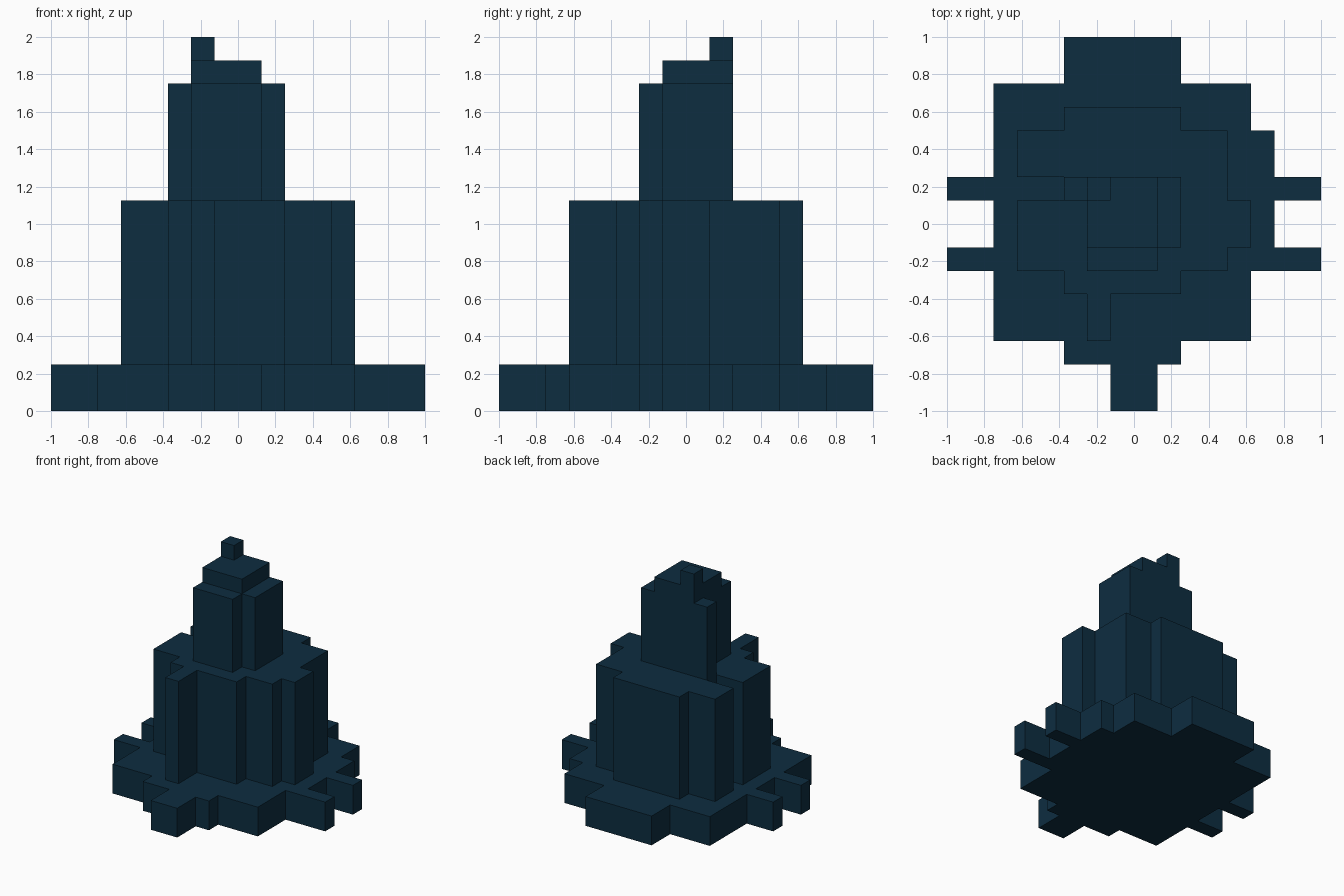
import bpy
import bmesh

if "Cube" in bpy.data.objects:
    bpy.data.objects.remove(bpy.data.objects["Cube"], do_unlink=True)

U = 0.125  # one block

# Single dark blue material
blue = bpy.data.materials.new("dark_blue")
blue.use_nodes = True
colour = (0.0040, 0.0262, 0.0513, 1.0)
blue.diffuse_color = colour
blue.node_tree.nodes["Principled BSDF"].inputs["Base Color"].default_value = colour


def tier(name, outline, bottom, top):
    """Extrude a counter-clockwise floor outline, all in block units."""
    bm = bmesh.new()
    floor = bm.faces.new([bm.verts.new((x * U, y * U, bottom * U)) for x, y in outline])
    grown = bmesh.ops.extrude_face_region(bm, geom=[floor], use_keep_orig=True)
    raised = [g for g in grown["geom"] if isinstance(g, bmesh.types.BMVert)]
    bmesh.ops.translate(bm, verts=raised, vec=(0, 0, (top - bottom) * U))
    bmesh.ops.recalc_face_normals(bm, faces=bm.faces)
    mesh = bpy.data.meshes.new(name)
    bm.to_mesh(mesh)
    bm.free()
    mesh.materials.append(blue)
    bpy.context.collection.objects.link(bpy.data.objects.new(name, mesh))


def rect(x0, x1, y0, y1):
    return [(x0, y0), (x1, y0), (x1, y1), (x0, y1)]


# Wide foot plate with a front prong and paired side arms
tier("base_plate", [
    (-1, -8), (1, -8), (1, -6), (2, -6), (2, -5), (5, -5),
    (5, -2), (8, -2), (8, -1), (6, -1), (6, 1), (8, 1), (8, 2), (6, 2),
    (6, 4), (5, 4), (5, 6), (2, 6), (2, 8), (-3, 8), (-3, 6), (-6, 6),
    (-6, 2), (-8, 2), (-8, 1), (-6, 1), (-6, -1), (-8, -1), (-8, -2), (-6, -2),
    (-6, -5), (-3, -5), (-3, -6), (-1, -6)], 0, 2)

# Main body with a front fin and a slot in its right side
tier("main_body", [
    (-2, -5), (-1, -5), (-1, -3), (2, -3), (2, -2), (4, -2),
    (4, -1), (5, -1), (5, 1), (4, 1), (4, 4), (2, 4), (2, 5),
    (-3, 5), (-3, 4), (-5, 4), (-5, 2), (-3, 2), (-3, 1), (-5, 1),
    (-5, -2), (-3, -2), (-3, -3), (-2, -3)], 2, 9)

# Upper tower with a notched corner and a back corner column
tier("upper_tower", [
    (-2, -2), (1, -2), (1, -1), (2, -1), (2, 2), (-3, 2), (-3, 1), (-2, 1)], 9, 14)

# Cap slab and the small block on top
tier("tower_cap", rect(-2, 1, -1, 2), 14, 15)
tier("top_block", rect(-2, -1, 1, 2), 15, 16)
